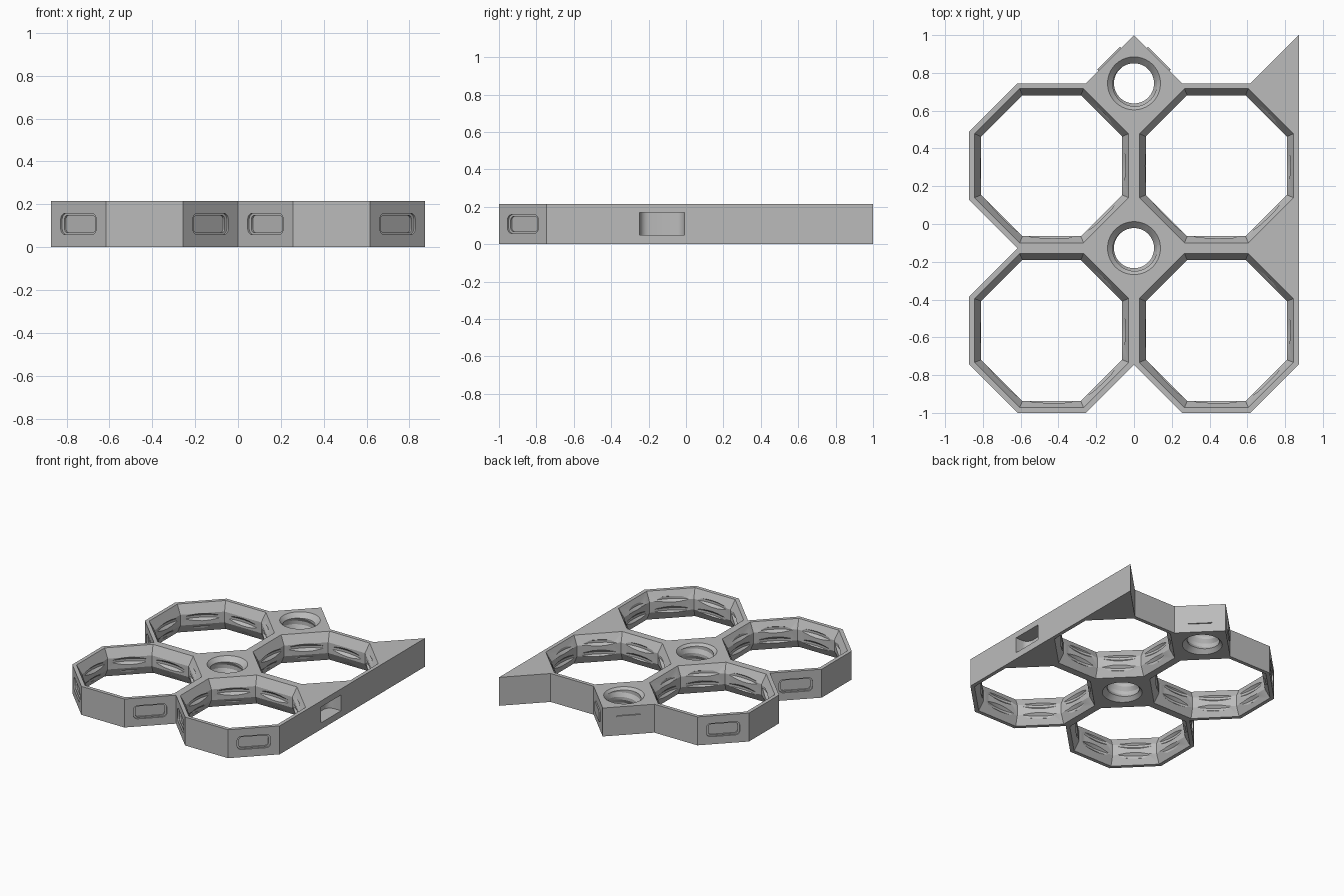
import bpy
import bmesh
from math import sin, cos, pi, radians, sqrt, tau
from mathutils import Vector, Matrix

if "Cube" in bpy.data.objects:
    bpy.data.objects.remove(bpy.data.objects["Cube"])

# Main dimensions
PITCH = 2 / (1 + 1 / sqrt(2) + 0.5857864)   # cell size
PITCH = 0.8723
H = 0.216                                   # thickness
h = PITCH / 2
a = h * (sqrt(2) - 1)                       # half an octagon side
e = h - a                                   # corner cut
MID, TOP = PITCH - 1, 2 * PITCH - 1
CELLS = [(sx * h, y) for sx in (-1, 1) for y in (h - 1, MID + h)]
HUBS = [(0, MID), (0, TOP)]

grey = bpy.data.materials.new("plain grey")
grey.use_nodes = True
grey.diffuse_color = (0.5, 0.5, 0.5, 1)
grey.node_tree.nodes["Principled BSDF"].inputs["Base Color"].default_value = (0.5, 0.5, 0.5, 1)


def loft(bm, rings):
    """Skin a row of equal-length point rings and cap both ends."""
    rows = [[bm.verts.new(p) for p in ring] for ring in rings]
    n = len(rows[0])
    for r0, r1 in zip(rows, rows[1:]):
        for i in range(n):
            j = (i + 1) % n
            bm.faces.new((r0[i], r0[j], r1[j], r1[i]))
    bm.faces.new(rows[0][::-1])
    bm.faces.new(rows[-1])


def make_object(name, bm):
    bmesh.ops.recalc_face_normals(bm, faces=bm.faces)
    mesh = bpy.data.meshes.new(name)
    bm.to_mesh(mesh)
    bm.free()
    mesh.materials.append(grey)
    obj = bpy.data.objects.new(name, mesh)
    bpy.context.scene.collection.objects.link(obj)
    return obj


def lathe(bm, centre, profile, n):
    """Turned solid with n sides, one side facing each axis."""
    x, y = centre
    k = 1 / cos(pi / n)
    loft(bm, [[(x + r * k * cos((i + 0.5) * tau / n), y + r * k * sin((i + 0.5) * tau / n), z)
               for i in range(n)] for r, z in profile])


def thread(bm, centre, r_in, r_out, half_in, half_out, lead):
    """Helical ridge used to cut a screw thread."""
    n, rings = 48, []
    turns = int(H / lead) + 3
    for i in range(turns * n + 1):
        t = i * tau / n
        z = i * lead / n - lead
        rings.append([(centre[0] + r * cos(t), centre[1] + r * sin(t), z + dz)
                      for r, dz in ((r_in, -half_in), (r_out, -half_out),
                                    (r_out, half_out), (r_in, half_in))])
    loft(bm, rings)


def rounded_rect(w, d, r, steps=4):
    pts = []
    for q, (sx, sy) in enumerate(((1, 1), (-1, 1), (-1, -1), (1, -1))):
        for s in range(steps + 1):
            t = (q + s / steps) * pi / 2
            pts.append((sx * (w / 2 - r) + r * cos(t), sy * (d / 2 - r) + r * sin(t)))
    return pts


def side_shape(bm, point, angle, layers):
    """Stack of rounded rectangles (offset, width, height, radius) on an upright face."""
    out = Vector((cos(angle), sin(angle), 0))
    along = Vector((-sin(angle), cos(angle), 0))
    base = Vector((point[0], point[1], H / 2))
    loft(bm, [[base + out * off + along * u + Vector((0, 0, v))
               for u, v in rounded_rect(w, d, r)] for off, w, d, r in layers])


def cut(target, name, bm):
    cutter = make_object(name, bm)
    cutter.hide_render = True
    mod = target.modifiers.new(name, 'BOOLEAN')
    mod.operation = 'DIFFERENCE'
    mod.solver = 'EXACT'
    mod.object = cutter
    bpy.context.view_layer.objects.active = target
    bpy.ops.object.modifier_apply(modifier=mod.name)
    bpy.data.objects.remove(cutter)


# Tile body: joined octagons with a straight right edge
outline = [(-h - a, -1), (-h + a, -1), (0, e - 1), (h - a, -1), (h + a, -1),
           (PITCH, e - 1), (PITCH, TOP + e), (h + a, TOP), (h - a, TOP), (0, TOP + e),
           (-h + a, TOP), (-h - a, TOP), (-PITCH, TOP - e), (-PITCH, MID + e),
           (-h - a, MID), (-PITCH, MID - e), (-PITCH, e - 1)]
bm = bmesh.new()
loft(bm, [[(x, y, z) for x, y in outline] for z in (0, H)])
tile = make_object("tile_body", bm)

# Octagonal holes with a narrow waist, and round hub holes chamfered at both ends
bm = bmesh.new()
wide, waist = h - 0.028, h - 0.063
for c in CELLS:
    lathe(bm, c, [(wide, -0.02), (wide, 0), (waist, H * 0.31), (waist, H * 0.69),
                  (wide, H), (wide, H + 0.02)], 8)
for c in HUBS:
    lathe(bm, c, [(0.14, -0.02), (0.14, 0), (0.106, 0.034), (0.106, H - 0.034),
                  (0.14, H), (0.14, H + 0.02)], 48)
cut(tile, "holes", bm)

# Screw threads, which leave lens-shaped grooves in the octagon walls
bm = bmesh.new()
for c in CELLS:
    thread(bm, c, 0.365, 0.3925, 0.0365, 0.009, 0.0872)
for c in HUBS:
    thread(bm, c, 0.102, 0.1226, 0.0495, 0.0134, 0.1047)
cut(tile, "threads", bm)

# Stepped slots on the free slanted sides, and the pocket in the right edge
bm = bmesh.new()
slots = [(-1, 0, 225), (-1, 0, 315), (1, 0, 225), (1, 0, 315),
         (-1, 0, 135), (-1, 1, 225), (-1, 1, 135)]
for sx, row, deg in slots:
    t = radians(deg)
    point = (sx * h + h * cos(t), h - 1 + row * PITCH + h * sin(t))
    side_shape(bm, point, t, [(0.02, 0.235, 0.1, 0.03), (-0.01, 0.235, 0.1, 0.03),
                              (-0.01, 0.205, 0.08, 0.02), (-0.02, 0.205, 0.08, 0.02)])
loft(bm, [[(PITCH + u, MID + v, z) for u, v in rounded_rect(0.22, 0.24, 0.05)]
          for z in (0.05, 0.17)])
cut(tile, "slots", bm)

bpy.ops.object.select_all(action='DESELECT')
tile.select_set(True)
bpy.context.view_layer.objects.active = tile
bpy.ops.object.shade_smooth_by_angle(angle=radians(25))

# Raised pads on the two back faces of the upper hub
for name, deg in (("right_hub_pad", 45), ("left_hub_pad", 135)):
    t = radians(deg)
    r = e / sqrt(2)
    bm = bmesh.new()
    side_shape(bm, (r * cos(t), TOP + r * sin(t)), t,
               [(-0.01, 0.17, 0.085, 0.008), (0.009, 0.17, 0.085, 0.008)])
    make_object(name, bm)
